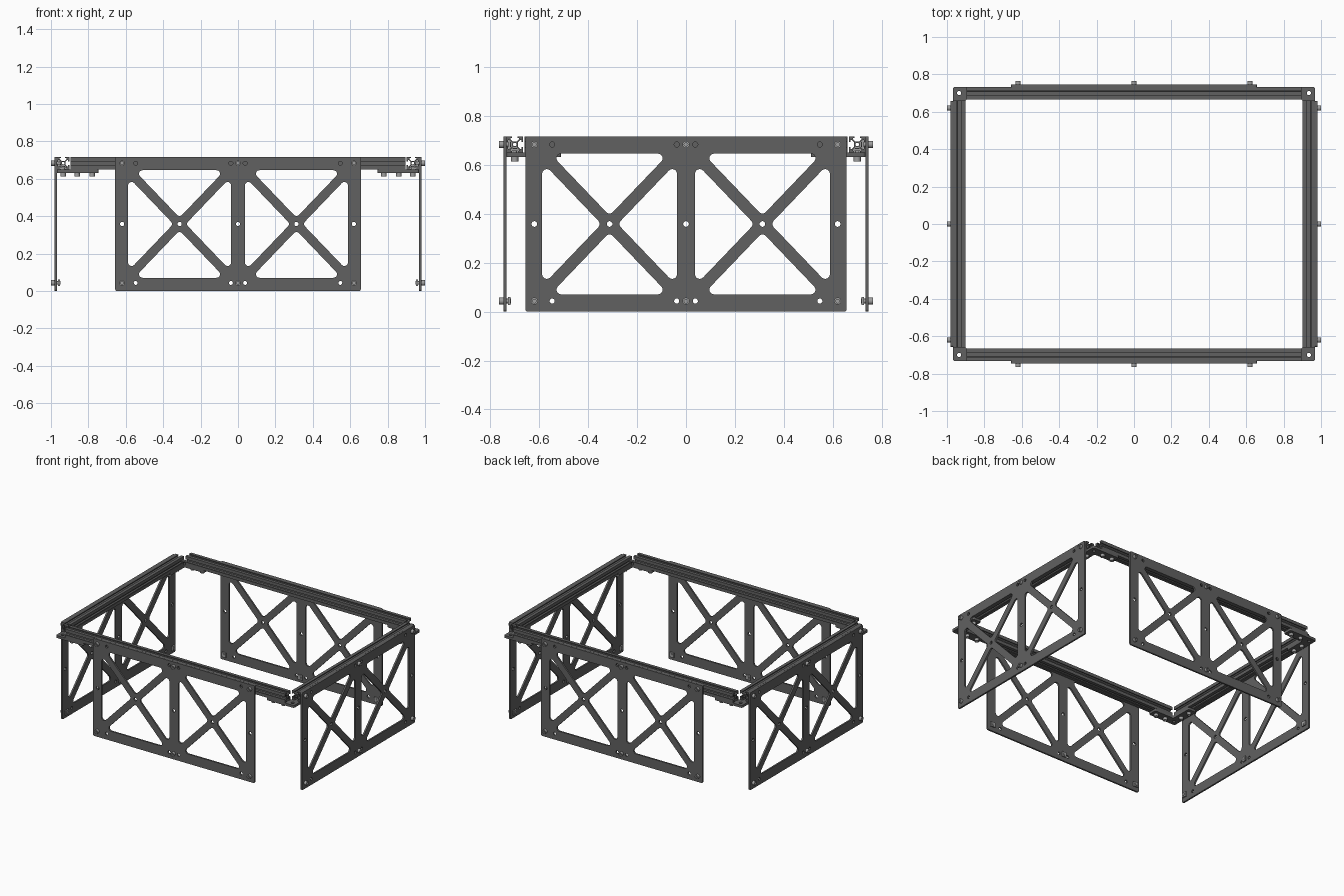
import bpy, bmesh
from math import pi, sin, cos, tan
from mathutils import Vector, Matrix

if "Cube" in bpy.data.objects:
    bpy.data.objects.remove(bpy.data.objects["Cube"])

T = 0.012            # panel thickness
H = 0.0333           # half width of a slotted rail
RX, RY, RZ = 0.935, 0.70, 0.683   # rail centre lines
G = 0.018            # corner plate thickness


def material(name, v):
    m = bpy.data.materials.new(name)
    m.diffuse_color = (v, v, v, 1)
    m.use_nodes = True
    m.node_tree.nodes["Principled BSDF"].inputs["Base Color"].default_value = m.diffuse_color
    return m


DARK, STEEL = material("dark_grey", 0.12), material("steel", 0.35)


def circle(x, y, r, n=24):
    return [(x + r * cos(2 * pi * i / n), y + r * sin(2 * pi * i / n)) for i in range(n)]


def rounded(pts, r, n=6):
    """Polygon with every corner filleted."""
    out = []
    for i, p in enumerate(pts):
        p = Vector(p)
        u = (Vector(pts[i - 1]) - p).normalized()
        v = (Vector(pts[(i + 1) % len(pts)]) - p).normalized()
        th = u.angle(v)
        c = p + (u + v).normalized() * r / sin(th / 2)
        d = r / tan(th / 2)
        a, b, phi = p + u * d - c, p + v * d - c, pi - th
        for k in range(n + 1):
            t = k / n
            out.append(tuple(c + (a * sin((1 - t) * phi) + b * sin(t * phi)) / sin(phi)))
    return out


def slab(loops, z0, z1):
    """Mesh of filled 2D loops (outer first, then holes) between two heights."""
    cu = bpy.data.curves.new("tmp", 'CURVE')
    cu.dimensions, cu.fill_mode, cu.extrude = '2D', 'BOTH', (z1 - z0) / 2
    for loop in loops:
        s = cu.splines.new('POLY')
        s.points.add(len(loop) - 1)
        for q, (x, y) in zip(s.points, loop):
            q.co = (x, y, 0, 1)
        s.use_cyclic_u = True
    ob = bpy.data.objects.new("tmp", cu)
    bpy.context.collection.objects.link(ob)
    dg = bpy.context.evaluated_depsgraph_get()
    me = bpy.data.meshes.new_from_object(ob.evaluated_get(dg))
    bpy.data.objects.remove(ob)
    bpy.data.curves.remove(cu)
    me.transform(Matrix.Translation((0, 0, (z0 + z1) / 2)))
    bm = bmesh.new()
    bm.from_mesh(me)
    bmesh.ops.remove_doubles(bm, verts=bm.verts, dist=1e-5)
    bmesh.ops.recalc_face_normals(bm, faces=bm.faces)
    bm.to_mesh(me)
    bm.free()
    return me


def merge(meshes):
    bm = bmesh.new()
    for m in meshes:
        bm.from_mesh(m)
    me = bpy.data.meshes.new("merged")
    bm.to_mesh(me)
    bm.free()
    return me


def place(name, me, mat, mtx):
    if not me.materials:
        me.materials.append(mat)
    ob = bpy.data.objects.new(name, me)
    bpy.context.collection.objects.link(ob)
    ob.matrix_world = mtx
    return ob


def bolt_mesh(t):
    """Socket-head bolt with slot nut, clamping a plate of thickness t below z = 0."""
    n = 0.017
    square = [(-n, -n), (n, -n), (n, n), (-n, n)]
    return merge([
        slab([circle(0, 0, 0.0145), circle(0, 0, 0.008, 6)], 0, 0.019),
        slab([circle(0, 0, 0.0095)], -t - 0.019, 0.008),
        slab([square], -t - 0.016, -t - 0.0065)])


# slotted rail cross-section: one quarter, turned four times
quarter = [(10, 10), (3.1, 10), (3.1, 8.2), (5.5, 8.2), (5.5, 6.6), (2.8, 3.9),
           (-2.8, 3.9), (-5.5, 6.6), (-5.5, 8.2), (-3.1, 8.2), (-3.1, 10)]
profile = []
for k in range(4):
    for x, y in quarter:
        for _ in range(k):
            x, y = -y, x
        profile.append((x * H / 10, y * H / 10))


def rail_mesh(length):
    return slab([profile, circle(0, 0, 0.007)], -length / 2, length / 2)


rail_long, rail_short = rail_mesh(1.79), rail_mesh(1.32)
for s, side in ((-1, "front"), (1, "back")):
    place(side + "_rail", rail_long, DARK,
          Matrix.Translation((0, s * RY, RZ)) @ Matrix.Rotation(pi / 2, 4, 'Y'))
for s, side in ((-1, "left"), (1, "right")):
    place(side + "_rail", rail_short, DARK,
          Matrix.Translation((s * RX, 0, RZ)) @ Matrix.Rotation(pi / 2, 4, 'X'))

# braced panel outline with triangular windows and bolt holes
cx, cz, a, b, hw = 0.3125, 0.358, 0.2755, 0.2875, 0.024
diag = (a * a + b * b) ** 0.5
ty, tx = hw * diag / a, hw * diag / b
ex, ey = (b - ty) * a / b, (a - tx) * b / a
loops = [rounded([(-0.657, 0), (0.657, 0), (0.657, 0.716), (-0.657, 0.716)], 0.01)]
for c in (-cx, cx):
    for s in (-1, 1):
        loops.append(rounded([(c, cz + s * ty), (c + ex, cz + s * b), (c - ex, cz + s * b)], 0.019))
        loops.append(rounded([(c + s * tx, cz), (c + s * a, cz + ey), (c + s * a, cz - ey)], 0.019))
for x in (-0.62, -cx, 0, cx, 0.62):
    loops.append(circle(x, cz, 0.0115))
for z in (0.043, RZ):
    loops += [circle(x, z, 0.0105) for x in (-0.547, -0.038, 0.038, 0.547)]
panel = slab(loops, 0, T)

# four panels, each with six bolts
panel_bolt = bolt_mesh(T)
for k, side in enumerate(("front", "right", "back", "left")):
    d = (RX if k % 2 else RY) + H
    m = (Matrix.Rotation(k * pi / 2, 4, 'Z') @ Matrix.Translation((0, -d, 0))
         @ Matrix.Rotation(pi / 2, 4, 'X'))
    place(side + "_panel", panel, DARK, m)
    for x in (-0.62, 0, 0.62):
        for z in (0.043, RZ):
            place(side + "_panel_bolt", panel_bolt, STEEL, m @ Matrix.Translation((x, z, T)))

# L-shaped corner plates under the rails, bolted from below
plate_bolt = bolt_mesh(G)
arm = 0.19
for sx in (-1, 1):
    for sy in (-1, 1):
        ell = [(H, H), (-arm, H), (-arm, -H), (-H, -H), (-H, -arm), (H, -arm)]
        ell = [(sx * (RX + x), sy * (RY + y)) for x, y in ell]
        z = RZ - H
        place("corner_plate", slab([rounded(ell, 0.012), circle(sx * RX, sy * RY, 0.0115)], z - G, z),
              DARK, Matrix())
        for o in (0.075, 0.155):
            for x, y in ((RX - o, RY), (RX, RY - o)):
                place("corner_plate_bolt", plate_bolt, STEEL,
                      Matrix.Translation((sx * x, sy * y, z - G)) @ Matrix.Rotation(pi, 4, 'X'))

# smooth round surfaces, keep edges crisp
for ob in bpy.context.collection.objects:
    ob.select_set(True)
    bpy.context.view_layer.objects.active = ob
bpy.ops.object.shade_smooth_by_angle()
